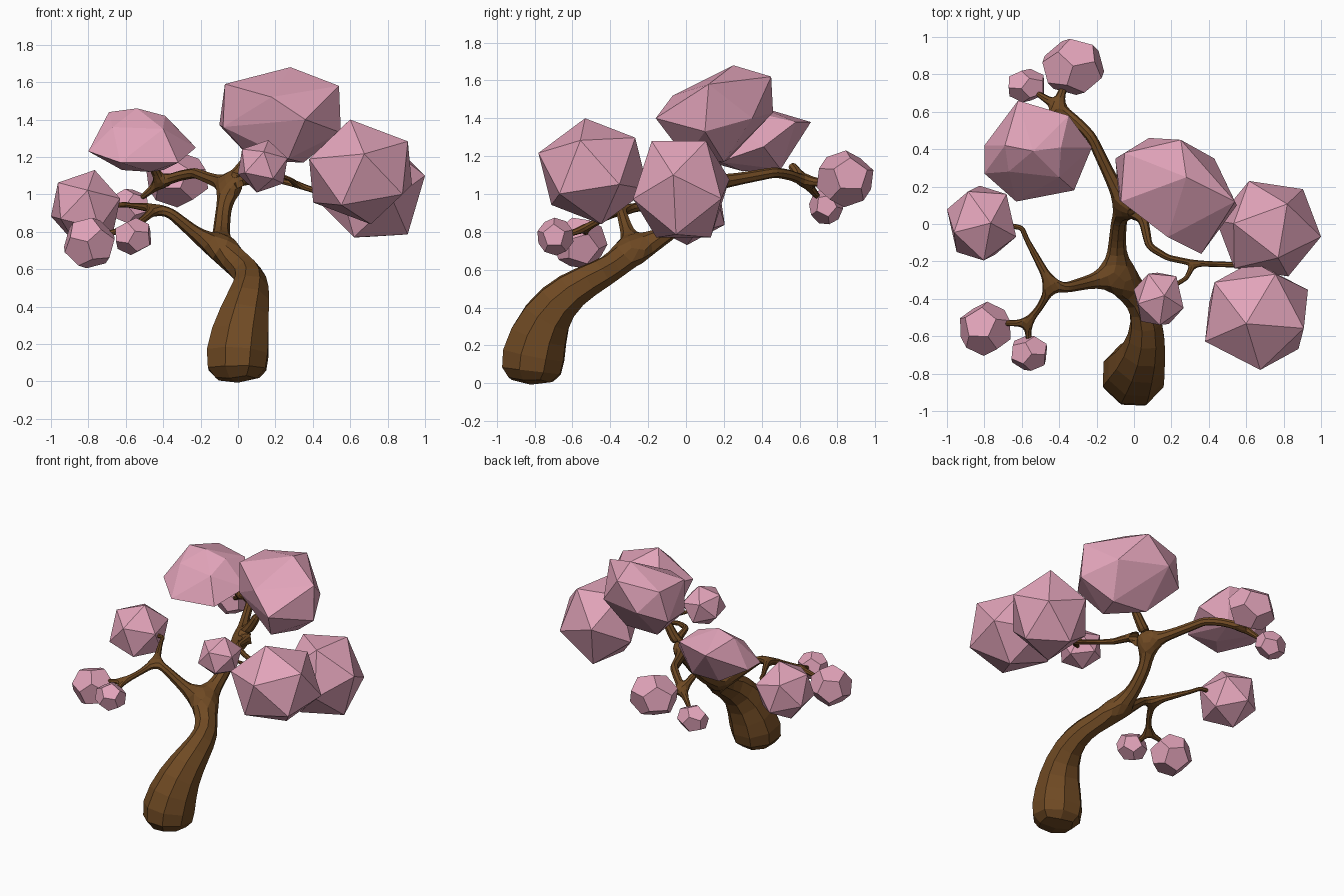
import bpy, bmesh
from mathutils import Vector, Euler, Matrix

if "Cube" in bpy.data.objects:
    bpy.data.objects.remove(bpy.data.objects["Cube"])


def material(name, rgb):
    m = bpy.data.materials.new(name)
    m.diffuse_color = (*rgb, 1)
    m.use_nodes = True
    m.node_tree.nodes["Principled BSDF"].inputs["Base Color"].default_value = m.diffuse_color
    return m


bark = material("brown bark", (0.16, 0.068, 0.017))
blossom = material("pink blossom", (0.76, 0.37, 0.49))


def new_object(name, mesh, mat):
    ob = bpy.data.objects.new(name, mesh)
    bpy.context.collection.objects.link(ob)
    mesh.materials.append(mat)
    return ob


# Trunk and branches: a branching skeleton, thickened with a skin
# Each chain: key of the node it starts from, then (x, y, z, radius); named ends allow forks
nodes, edges, forks = [], [], {}


def chain(start, points, end=None):
    prev = forks.get(start)
    for p in points:
        nodes.append(p)
        if prev is not None:
            edges.append((prev, len(nodes) - 1))
        prev = len(nodes) - 1
    forks[end] = prev


chain(None, [(0.0, -0.82, -0.02, .17), (-0.012, -0.815, 0.14, .205), (0.035, -0.745, 0.36, .15),
             (0.075, -0.61, 0.50, .11), (0.06, -0.44, 0.58, .085), (-0.09, -0.28, 0.69, .07)], "low fork")
chain("low fork", [(-0.09, -0.10, 0.79, .05), (-0.08, 0.02, 0.90, .045), (-0.05, 0.10, 1.05, .05)], "high fork")
chain("high fork", [(0.03, 0.11, 1.15, .035), (0.09, 0.11, 1.25, .03)])
chain("low fork", [(-0.24, -0.31, 0.80, .04), (-0.36, -0.34, 0.90, .03), (-0.44, -0.33, 0.925, .03)], "left fork")
chain("left fork", [(-0.57, -0.09, 0.94, .015), (-0.60, -0.02, 0.945, .015), (-0.72, 0.0, 0.94, .015)])
chain("left fork", [(-0.50, -0.44, 0.87, .02), (-0.57, -0.53, 0.82, .022)], "left tip")
chain("left tip", [(-0.70, -0.53, 0.79, .015)])
chain("left tip", [(-0.56, -0.64, 0.78, .015)])
chain("high fork", [(-0.14, 0.28, 1.08, .035), (-0.23, 0.47, 1.115, .03), (-0.31, 0.55, 1.10, .03),
                    (-0.41, 0.63, 1.065, .03)], "back fork")
chain("back fork", [(-0.46, 0.55, 1.16, .025)])
chain("back fork", [(-0.52, 0.70, 0.98, .015)])
chain("back fork", [(-0.37, 0.75, 1.06, .02)])
chain("high fork", [(0.05, 0.03, 1.08, .03), (0.08, -0.12, 1.10, .022), (0.18, -0.18, 1.085, .018),
                    (0.32, -0.21, 1.05, .018)], "right fork")
chain("right fork", [(0.44, -0.215, 1.01, .016), (0.60, -0.22, 1.00, .016)], "right tip")
chain("right fork", [(0.28, -0.29, 1.08, .013), (0.18, -0.35, 1.12, .013)])
chain("right tip", [(0.66, -0.30, 1.02, .015)])
chain("right tip", [(0.68, -0.14, 1.02, .015)])

mesh = bpy.data.meshes.new("trunk")
mesh.from_pydata([n[:3] for n in nodes], edges, [])
trunk = new_object("trunk", mesh, bark)
skin = trunk.modifiers.new("skin", 'SKIN')
skin.use_smooth_shade = False
if not mesh.skin_vertices:
    bpy.context.view_layer.objects.active = trunk
    bpy.ops.mesh.customdata_skin_add()
for i, n in enumerate(nodes):
    sv = mesh.skin_vertices[0].data[i]
    sv.radius = (n[3], n[3])
    sv.use_root = i == 0
subsurf = trunk.modifiers.new("round", 'SUBSURF')
subsurf.levels = subsurf.render_levels = 1


# Foliage: faceted clumps
def hull(bm, points, flat):
    bm.clear()
    for p in points:
        bm.verts.new(p)
    bmesh.ops.convex_hull(bm, input=bm.verts[:])
    bmesh.ops.dissolve_limit(bm, angle_limit=flat, verts=bm.verts[:], edges=bm.edges[:])


def finish(name, bm):
    bmesh.ops.recalc_face_normals(bm, faces=bm.faces[:])
    me = bpy.data.meshes.new(name)
    bm.to_mesh(me)
    bm.free()
    new_object(name, me, blossom)


def aim(tip, side):
    """Turn that points one corner along tip and a neighbouring corner towards side."""
    z = Vector(tip).normalized()
    y = z.cross(Vector(side)).normalized()
    return Matrix((y.cross(z), y, z)).transposed()


def clump(name, center, half, turn, twelve=False):
    bm = bmesh.new()
    bmesh.ops.create_icosphere(bm, subdivisions=1, radius=1)
    if twelve:  # twelve-sided clump: hull of the face centres
        hull(bm, [f.calc_center_median() for f in bm.faces], 0.05)
    for v in bm.verts:
        v.co = turn @ v.co
    size = [max(abs(v.co[k]) for v in bm.verts) for k in range(3)]
    for v in bm.verts:
        v.co = Vector(center) + Vector([v.co[k] / size[k] * half[k] for k in range(3)])
    finish(name, bm)


def rough_clump(name, points):
    bm = bmesh.new()
    hull(bm, points, 0.12)
    finish(name, bm)


def spin(*angles):
    return Euler(angles).to_matrix()


# Two lopsided clumps, hulled from their corners
rough_clump("crown_clump", [
    (.28, .25, 1.68), (.54, .12, 1.58), (.55, .10, 1.33), (.36, -.16, 1.40), (.18, -.07, 1.52),
    (-.07, .12, 1.59), (-.05, .38, 1.59), (-.10, .35, 1.37), (.08, .46, 1.43), (.25, .45, 1.62),
    (.43, .35, 1.40), (.27, .0, 1.19), (.08, .22, 1.18), (.35, .2, 1.17), (-.08, .13, 1.36)])
rough_clump("left_back_clump", [
    (-.62, .66, 1.38), (-.35, .58, 1.38), (-.69, .42, 1.44), (-.54, .39, 1.46), (-.39, .41, 1.42),
    (-.225, .41, 1.25), (-.67, .28, 1.36), (-.40, .25, 1.35), (-.32, .18, 1.17), (-.63, .12, 1.17),
    (-.80, .27, 1.23), (-.80, .42, 1.23), (-.47, .30, 1.12), (-.62, .50, 1.13), (-.40, .50, 1.13)])

clump("right_front_clump", (0.655, -0.49, 1.12), (.275, .29, .28), aim((-.05, -.04, .28), (.03, -.29, .05)))
clump("right_back_clump", (0.72, -0.025, 1.025), (.28, .255, .255), aim((.28, -.045, .07), (.06, .25, -.08)))
clump("left_clump", (-0.815, 0.005, 0.93), (.185, .2, .2), aim((.05, 0, .2), (0, -.2, .05)))
clump("front_clump", (0.132, -0.4, 1.15), (.133, .14, .14), aim((.03, .015, .14), (0, -1, .4)))
clump("back_clump", (-0.325, 0.84, 1.08), (.165, .15, .15), spin(0.6, 0.2, 0.5), True)
clump("back_small_clump", (-0.575, 0.74, 0.935), (.095, .09, .095), spin(0.2, 0.4, 0.1), True)
clump("left_front_clump", (-0.795, -0.56, 0.74), (.135, .145, .135), spin(0.4, 0.7, 0.3), True)
clump("left_front_small_clump", (-0.56, -0.69, 0.775), (.095, .095, .1), spin(0.7, 0.3, 0.2), True)
